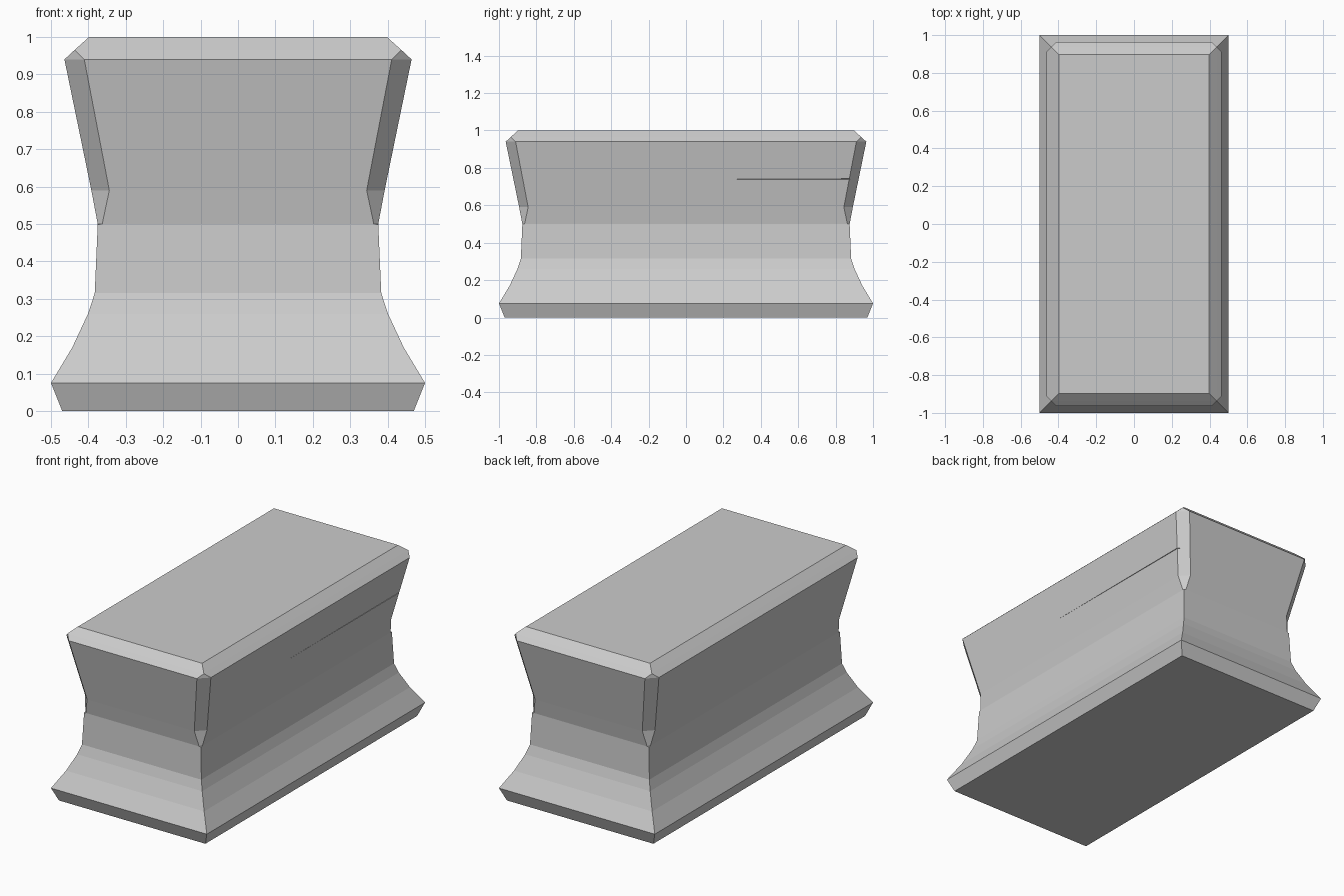
import bpy, bmesh

if "Cube" in bpy.data.objects:
    bpy.data.objects.remove(bpy.data.objects["Cube"])

# Profile rings: height, half width, corner chamfer (half length = half width + 0.5)
RINGS = [
    (0.0, 0.47, 0), (0.075, 0.50, 0), (0.17, 0.443, 0), (0.26, 0.401, 0),
    (0.315, 0.383, 0), (0.498, 0.375, 0), (0.50, 0.375, 0.012),
    (0.59, 0.392, 0.048), (0.94, 0.464, 0.053), (0.965, 0.437, 0),
    (1.0, 0.398, 0),
]


def make_object(name, bm):
    bmesh.ops.recalc_face_normals(bm, faces=bm.faces)
    mesh = bpy.data.meshes.new(name)
    bm.to_mesh(mesh)
    bm.free()
    obj = bpy.data.objects.new(name, mesh)
    bpy.context.collection.objects.link(obj)
    return obj


def ring_points(z, w, c):
    h = w + 0.5
    return [(w - c, -h, z), (w, -h + c, z), (w, h - c, z), (w - c, h, z),
            (-w + c, h, z), (-w, h - c, z), (-w, -h + c, z), (-w + c, -h, z)]


# Waisted block, lofted through the rings
bm = bmesh.new()
loops = [[bm.verts.new(p) for p in ring_points(*r)] for r in RINGS]
for a, b in zip(loops, loops[1:]):
    for i in range(8):
        j = (i + 1) % 8
        bm.faces.new((a[i], a[j], b[j], b[i]))
bm.faces.new(loops[0][::-1])
bm.faces.new(loops[-1])
bmesh.ops.remove_doubles(bm, verts=bm.verts, dist=0.0005)
block = make_object("waisted_block", bm)

# Hairline crack on the right side, tapering towards the middle
bm = bmesh.new()
tip = [bm.verts.new(p) for p in ((0.412, -0.13, 0.74), (0.44, -0.13, 0.7405), (0.44, -0.13, 0.7395))]
end = [bm.verts.new(p) for p in ((0.412, 0.95, 0.74), (0.44, 0.95, 0.745), (0.44, 0.95, 0.735))]
for i in range(3):
    j = (i + 1) % 3
    bm.faces.new((tip[i], tip[j], end[j], end[i]))
bm.faces.new(tip[::-1])
bm.faces.new(end)
cutter = make_object("crack_cutter", bm)
cutter.hide_render = True
cutter.hide_set(True)

cut = block.modifiers.new("crack", 'BOOLEAN')
cut.operation = 'DIFFERENCE'
cut.solver = 'EXACT'
cut.object = cutter
